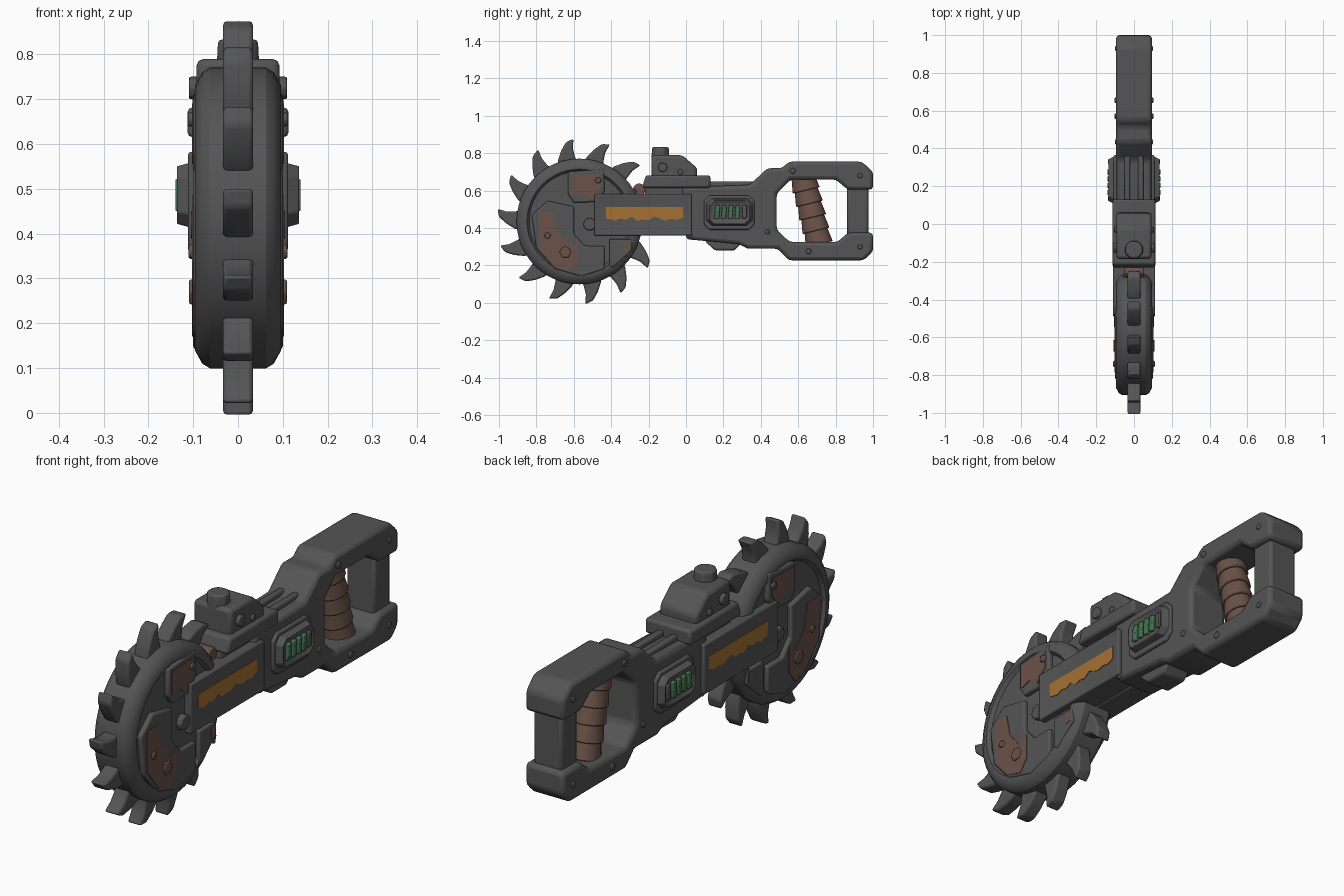
import bpy, bmesh, math
from mathutils import Matrix, Vector

if "Cube" in bpy.data.objects:
    bpy.data.objects.remove(bpy.data.objects["Cube"])


def material(name, rgb):
    m = bpy.data.materials.new(name)
    m.diffuse_color = (*rgb, 1)
    m.use_nodes = True
    m.node_tree.nodes["Principled BSDF"].inputs["Base Color"].default_value = m.diffuse_color
    return m


GREY = material("dark steel", (0.09, 0.09, 0.09))
RUST = material("rust brown", (0.145, 0.085, 0.065))
ORANGE = material("worn orange", (0.38, 0.165, 0.035))
GREEN = material("vent green", (0.06, 0.17, 0.085))


def finish(name, bm, mat, bevel=0.0, segments=2):
    bmesh.ops.recalc_face_normals(bm, faces=bm.faces[:])
    mesh = bpy.data.meshes.new(name)
    bm.to_mesh(mesh)
    bm.free()
    mesh.materials.append(mat)
    ob = bpy.data.objects.new(name, mesh)
    bpy.context.collection.objects.link(ob)
    if bevel:
        b = ob.modifiers.new("bevel", 'BEVEL')
        b.width, b.segments, b.limit_method = bevel, segments, 'ANGLE'
        b.angle_limit = math.radians(30)
    return ob


def add_prism(bm, pts, x0, x1, scale=1.0):
    """Extrude a (y, z) outline along x; the x1 end can be scaled. Returns the x1 cap."""
    cy = (min(p[0] for p in pts) + max(p[0] for p in pts)) / 2
    cz = (min(p[1] for p in pts) + max(p[1] for p in pts)) / 2
    a = [bm.verts.new((x0, y, z)) for y, z in pts]
    b = [bm.verts.new((x1, cy + (y - cy) * scale, cz + (z - cz) * scale)) for y, z in pts]
    bm.faces.new(a[::-1])
    cap = bm.faces.new(b)
    n = len(pts)
    for i in range(n):
        bm.faces.new((a[i], a[(i + 1) % n], b[(i + 1) % n], b[i]))
    return cap


def solid(name, pts, half, mat=GREY, bevel=0.012):
    bm = bmesh.new()
    add_prism(bm, pts, -half, half)
    return finish(name, bm, mat, bevel)


def sides(name, pts, x0, x1, mat=GREY, bevel=0.0, scale=1.0, inset=None):
    """Same plate on the left and right side, optionally with a recessed middle."""
    bm = bmesh.new()
    for s in (1, -1):
        cap = add_prism(bm, pts, s * x0, s * x1, scale)
        if inset:
            bmesh.ops.recalc_face_normals(bm, faces=bm.faces[:])
            bmesh.ops.inset_region(bm, faces=[cap], thickness=inset[0], depth=-inset[1],
                                   use_even_offset=True)
    return finish(name, bm, mat, bevel)


def rect(y0, y1, z0, z1, c=0.0):
    if not c:
        return [(y0, z0), (y1, z0), (y1, z1), (y0, z1)]
    return [(y0 + c, z0), (y1 - c, z0), (y1, z0 + c), (y1, z1 - c),
            (y1 - c, z1), (y0 + c, z1), (y0, z1 - c), (y0, z0 + c)]


def ngon(y, z, r, n):
    return [(y + r * math.cos(2 * math.pi * i / n), z + r * math.sin(2 * math.pi * i / n))
            for i in range(n)]


CY, CZ = -0.57, 0.435   # saw disc centre

# Saw disc, turned around the x axis
half = [(0.08, 0.0), (0.08, 0.268), (0.096, 0.28), (0.096, 0.296), (0.08, 0.325), (0.062, 0.336)]
bm = bmesh.new()
verts = [bm.verts.new((x, CY + r, CZ)) for x, r in half + [(-x, r) for x, r in half[::-1]]]
edges = [bm.edges.new(verts[i:i + 2]) for i in range(len(verts) - 1)]
bmesh.ops.spin(bm, geom=verts + edges, cent=(0, CY, CZ), axis=(1, 0, 0),
               angle=2 * math.pi, steps=48, use_merge=True)
bmesh.ops.remove_doubles(bm, verts=bm.verts[:], dist=0.0001)
finish("saw_disc", bm, GREY)

# Hooked teeth: (radius, clockwise offset) outline, two are hidden in the body
tooth = [(0.30, -0.06), (0.345, -0.048), (0.39, -0.022), (0.43, 0.012), (0.44, 0.055),
         (0.39, 0.042), (0.345, 0.044), (0.30, 0.055)]
bm = bmesh.new()
for k in range(14):
    if k in (11, 12):
        continue
    a = math.radians(75.5 + k * 360 / 14)
    c, s = math.cos(a), math.sin(a)
    add_prism(bm, [(CY + r * c + t * s, CZ + r * s - t * c) for r, t in tooth], -0.034, 0.034)
finish("saw_teeth", bm, GREY, 0.009)

# Armour plates on the disc with rusty patches
sides("upper_disc_plate", [(-.63, .70), (-.44, .715), (-.435, .60), (-.47, .54), (-.60, .535),
                           (-.63, .58)], 0.07, 0.1, bevel=0.008)
sides("upper_rust_patch", [(-.61, .685), (-.46, .69), (-.46, .61), (-.515, .555), (-.56, .59),
                           (-.61, .575)], 0.095, 0.103, RUST)
sides("lower_disc_plate", [(-.825, .47), (-.74, .545), (-.60, .515), (-.60, .37), (-.54, .305),
                           (-.435, .305), (-.435, .18), (-.56, .14), (-.70, .18), (-.80, .29)],
      0.07, 0.1, bevel=0.008)
sides("lower_rust_patch", [(-.785, .485), (-.71, .485), (-.69, .385), (-.63, .31), (-.58, .34),
                           (-.58, .225), (-.62, .17), (-.70, .195), (-.785, .30)],
      0.095, 0.103, RUST)
sides("rear_disc_plate", [(-.41, .34), (-.29, .34), (-.29, .28), (-.39, .19), (-.41, .2)],
      0.07, 0.098, bevel=0.006)
sides("rear_rust_patch", [(-.335, .325), (-.30, .335), (-.30, .285), (-.33, .275)],
      0.093, 0.1, RUST)
sides("disc_hex_bolt", ngon(-.645, .27, .032, 6), 0.09, 0.109, RUST, 0.004)
sides("hub_bolt", ngon(-.515, .42, .035, 8), 0.07, 0.105, bevel=0.006)

# Arm from body to disc with a recessed orange panel
sides("guard_arm", rect(-.49, .03, .36, .582), 0.0, 0.113, bevel=0.007, inset=(0.05, 0.012))
drips = [.447, .44, .452, .444, .46, .438, .446, .441, .462, .45, .44, .449, .443, .455]
orange = [(-.43, .513), (-.425, .45)]
orange += [(-.41 + i * .03, z) for i, z in enumerate(drips)] + [(-.015, .455), (-.015, .513)]
sides("orange_panel", orange, 0.097, 0.104, ORANGE)

# Body and open handle frame as one C-shaped outline
solid("body_and_handle_frame", [
    (-.02, .62), (.34, .63), (.435, .72), (.515, .72), (.55, .755), (.94, .755), (1.0, .70),
    (1.0, .605), (.865, .605), (.80, .66), (.56, .66), (.485, .585), (.485, .39), (.555, .325),
    (.81, .325), (.865, .375), (1.0, .375), (1.0, .275), (.95, .227), (.55, .227), (.49, .29),
    (.33, .29), (.28, .315), (0.0, .34)], 0.095, bevel=0.018)
solid("handle_back_bar", rect(.862, .975, .34, .64), 0.07, bevel=0.014)
solid("underside_block", [(.10, .33), (.155, .28), (.26, .28), (.305, .33)], 0.06, bevel=0.01)
sides("top_rails", rect(.08, .37, .60, .648), 0.02, 0.05, bevel=0.008)

# Rusty grip made of five stacked tapered rings
top, bottom = Vector((0, .625, .675)), Vector((0, .712, .315))
axis = (top - bottom).normalized()
rot = axis.to_track_quat('Z', 'Y').to_matrix().to_4x4()
bm = bmesh.new()
for i in range(5):
    mid = bottom.lerp(top, (i + 0.5) / 5)
    bmesh.ops.create_cone(bm, cap_ends=True, segments=14, radius1=0.074, radius2=0.062,
                          depth=0.078, matrix=Matrix.Translation(mid) @ rot)
for v in bm.verts:
    v.co.x *= 0.9
finish("handle_grip", bm, RUST, 0.005)

# Side vents with green bars
sides("vent_base", rect(.095, .365, .39, .575, .03), 0.08, 0.108, bevel=0.006)
sides("vent_frame", rect(.105, .36, .412, .56, .03), 0.1, 0.138, bevel=0.004, scale=0.86,
      inset=(0.02, 0.012))
bm = bmesh.new()
for i in range(4):
    y = .152 + i * .036
    for s in (1, -1):
        add_prism(bm, [(y, .45), (y + .025, .45), (y + .03, .522), (y + .005, .522)],
                  s * 0.12, s * 0.14)
finish("green_vent_bars", bm, GREEN, 0.004)
sides("vent_end_bar", rect(.30, .325, .452, .52), 0.12, 0.136, bevel=0.004)

# Top housing on its platform
solid("platform_neck", rect(-.22, .12, .54, .64), 0.07)
solid("top_platform", [(-.235, .615), (-.215, .682), (.13, .682), (.13, .615)], 0.113)
solid("top_housing", [(-.185, .66), (-.185, .79), (-.02, .79), (.06, .72), (.06, .66)],
      0.093, bevel=0.016)
bm = bmesh.new()
bmesh.ops.create_cone(bm, cap_ends=True, segments=8, radius1=0.052, radius2=0.048, depth=0.07,
                      matrix=Matrix.Translation((0, -.137, .798)) @ Matrix.Rotation(math.pi / 8, 4, 'Z'))
finish("top_knob", bm, GREY, 0.008)
solid("rusty_link", ngon(-.25, .605, .034, 10), 0.05, RUST, 0.006)
solid("link_pin", ngon(-.28, .595, .016, 8), 0.06, GREY, 0.003)

# Rivets on the sides: y, z, radius, inner x, outer x
rivets = [(-.125, .725, .026, .08, .109), (-.03, .70, .016, .08, .102), (.435, .38, .014, .08, .101),
          (.57, .705, .016, .08, .102), (.655, .275, .016, .08, .102), (.93, .30, .014, .08, .1),
          (.93, .68, .014, .08, .1), (-.47, .655, .017, .09, .111), (-.74, .36, .017, .09, .11),
          (.02, .36, .014, .08, .1)]
for i, (y, z, r, x0, x1) in enumerate(rivets):
    sides(f"rivet_{i + 1}", ngon(y, z, r, 8), x0, x1, RUST if i == 8 else GREY, 0.004)

# Smooth shading with sharp corners kept
bpy.ops.object.select_all(action='SELECT')
bpy.context.view_layer.objects.active = bpy.context.selected_objects[0]
bpy.ops.object.shade_smooth_by_angle(angle=math.radians(30))
